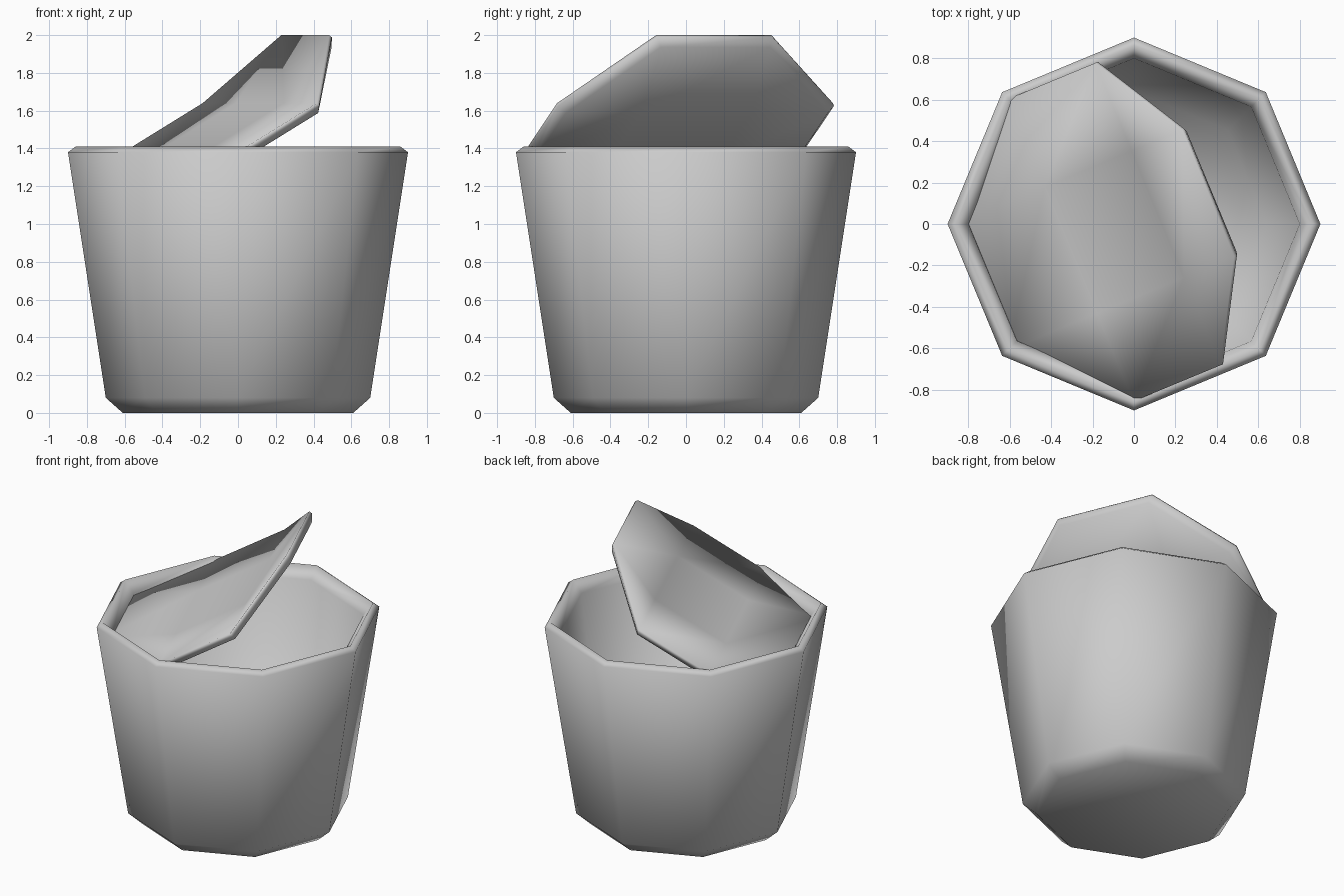
import bpy, bmesh, math

if "Cube" in bpy.data.objects:
    bpy.data.objects.remove(bpy.data.objects["Cube"])

SIDES = 8


def finish(name, bm):
    bmesh.ops.recalc_face_normals(bm, faces=bm.faces)
    mesh = bpy.data.meshes.new(name)
    bm.to_mesh(mesh)
    bm.free()
    for p in mesh.polygons:
        p.use_smooth = True
    obj = bpy.data.objects.new(name, mesh)
    bpy.context.collection.objects.link(obj)
    return obj


# Open container: eight-sided profile, outside up over the rim and down inside
def build_container():
    profile = [(0.61, 0.0), (0.70, 0.08), (0.90, 1.38), (0.86, 1.41),
               (0.80, 1.33), (0.64, 0.10)]
    bm = bmesh.new()
    rings = []
    for r, z in profile:
        rings.append([bm.verts.new((r * math.cos(2 * math.pi * i / SIDES),
                                    r * math.sin(2 * math.pi * i / SIDES), z))
                      for i in range(SIDES)])
    for a, b in zip(rings, rings[1:]):
        for i in range(SIDES):
            j = (i + 1) % SIDES
            bm.faces.new((a[i], a[j], b[j], b[i]))
    bm.faces.new(rings[0])
    bm.faces.new(rings[-1])
    return finish("container", bm)


# Lid: octagonal plate curled upward along the hinge-to-tip direction
FLAT = [-0.79, -0.33, 0.33, 0.79]
CURVE = [(-0.79, 1.31), (-0.33, 1.38), (0.125, 1.64), (0.385, 2.0)]
TURN = math.radians(22.5)


def bend(i, v, depth, inset):
    s, z = CURVE[i]
    a, b = CURVE[max(i - 1, 0)], CURVE[min(i + 1, 3)]
    ds, dz = b[0] - a[0], b[1] - a[1]
    n = math.hypot(ds, dz)
    ds, dz = ds / n, dz / n
    shift = -inset * FLAT[i]
    s += ds * shift + dz * depth
    z += dz * shift - ds * depth
    v *= 1 - inset
    return (s * math.cos(TURN) - v * math.sin(TURN),
            s * math.sin(TURN) + v * math.cos(TURN), z)


def build_lid():
    bm = bmesh.new()
    outline = [(0, 1), (0, 2), (1, 3), (2, 3), (3, 2), (3, 1), (2, 0), (1, 0)]
    cells = [(i, j) for i in range(4) for j in range(4)
             if not (i in (0, 3) and j in (0, 3))]

    def layer(keys, depth, inset):
        return {k: bm.verts.new(bend(k[0], FLAT[k[1]], depth, inset)) for k in keys}

    def skin(vs):
        for i in range(3):
            for j in range(3):
                ks = [(i, j), (i + 1, j), (i + 1, j + 1), (i, j + 1)]
                bm.faces.new([vs[k] for k in ks if k in vs])

    top = layer(cells, 0.0, 0.0)
    side = layer(outline, 0.02, 0.0)
    under = layer(cells, 0.055, 0.05)
    skin(top)
    skin(under)
    for a, b in ((top, side), (side, under)):
        for k, m in zip(outline, outline[1:] + outline[:1]):
            bm.faces.new((a[k], a[m], b[m], b[k]))
    return finish("lid", bm)


build_container()
build_lid()
